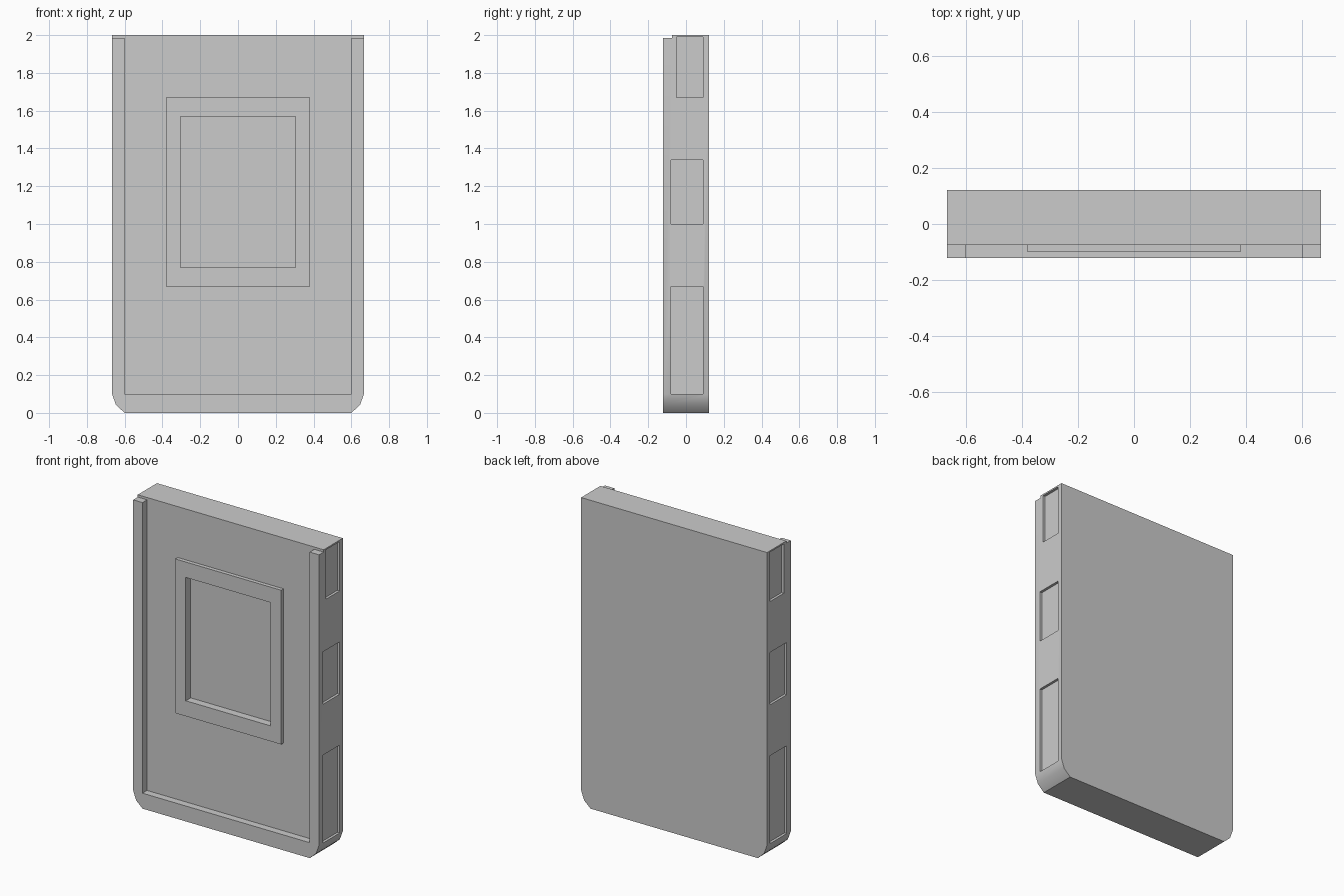
import bpy, bmesh, math

if "Cube" in bpy.data.objects:
    bpy.data.objects.remove(bpy.data.objects["Cube"])

W, D = 0.667, 0.122          # half width, half depth
FACE = -0.075                # front plane of the recessed panel


def add_mesh(name, bm):
    bmesh.ops.recalc_face_normals(bm, faces=bm.faces)
    mesh = bpy.data.meshes.new(name)
    bm.to_mesh(mesh)
    bm.free()
    obj = bpy.data.objects.new(name, mesh)
    bpy.context.collection.objects.link(obj)
    return obj


def box(name, lo, hi):
    bm = bmesh.new()
    bmesh.ops.create_cube(bm, size=1)
    for v in bm.verts:
        v.co = [l if c < 0 else h for c, l, h in zip(v.co, lo, hi)]
    return add_mesh(name, bm)


def cut(target, cutter, keep=False):
    mod = target.modifiers.new("cut", 'BOOLEAN')
    mod.operation, mod.solver, mod.object = 'DIFFERENCE', 'EXACT', cutter
    bpy.context.view_layer.objects.active = target
    bpy.ops.object.modifier_apply(modifier=mod.name)
    if not keep:
        bpy.data.objects.remove(cutter)


# Body: front outline with rounded lower corners, extruded through the depth
half = [(0.6, 0), (0.646, 0.042), (W, 0.1), (W, 2)]
outline = half + [(-x, z) for x, z in reversed(half)]
bm = bmesh.new()
face = bm.faces.new([bm.verts.new((x, -D, z)) for x, z in outline])
ext = bmesh.ops.extrude_face_region(bm, geom=[face])
bmesh.ops.translate(bm, vec=(0, 2 * D, 0),
                    verts=[g for g in ext["geom"] if isinstance(g, bmesh.types.BMVert)])
body = add_mesh("body", bm)

# Front tray leaves side rails and a bottom lip; the rails stop short of the top
cut(body, box("tray_cutter", (-0.6, -0.3, 0.1), (0.6, FACE, 2.2)))
cut(body, box("rail_top_cutter", (-1, -0.3, 1.985), (1, FACE, 2.2)))

# Shallow pockets on both sides: y start, z start, z end
for y0, z0, z1 in [(-0.08, 0.1, 0.67), (-0.08, 1.0, 1.34), (-0.05, 1.67, 1.99)]:
    for s in (-1, 1):
        xs = sorted((s * (W - 0.0165), s * 0.8))
        cut(body, box("pocket_cutter", (xs[0], y0, z0), (xs[1], 0.09, z1)))

# Raised front frame around a recessed window
frame = box("window_frame", (-0.38, -0.1, 0.67), (0.38, FACE, 1.67))
window = box("window_cutter", (-0.305, -0.3, 0.77), (0.305, -0.05, 1.57))
cut(body, window, keep=True)
cut(frame, window)

# Smooth only the rounded lower corners
bpy.ops.object.select_all(action='DESELECT')
body.select_set(True)
bpy.context.view_layer.objects.active = body
bpy.ops.object.shade_smooth_by_angle(angle=math.radians(35))
